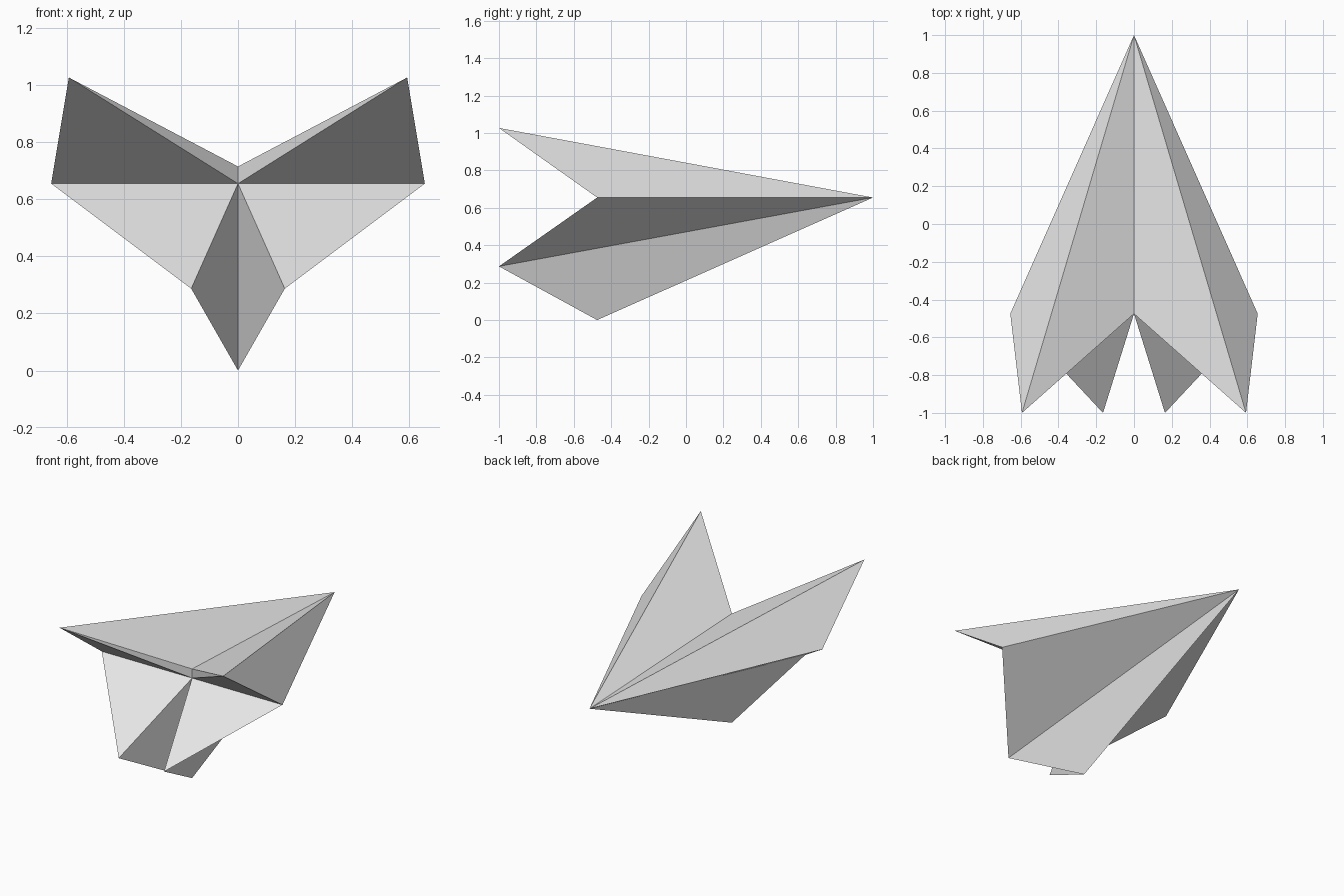
import bpy, bmesh

if "Cube" in bpy.data.objects:
    bpy.data.objects.remove(bpy.data.objects["Cube"])

# Single plain paper colour
paper = bpy.data.materials.new("light_grey_paper")
paper.diffuse_color = (0.8, 0.8, 0.8, 1.0)
paper.use_nodes = True
paper.node_tree.nodes["Principled BSDF"].inputs["Base Color"].default_value = paper.diffuse_color

# Key points of the right half of the folded glider
points = {
    "nose": (0, 1, 0.655),
    "ridge": (0, -0.475, 0.715),
    "core": (0, -0.475, 0.655),
    "keel": (0, -0.475, 0),
    "wing_tip": (0.593, -1, 1.027),
    "shoulder": (0.655, -0.475, 0.655),
    "fin_tip": (0.164, -1, 0.287),
}

# Folded panels, wound so that their fronts face outward
panels = [
    ("nose", "ridge", "wing_tip"),       # wing top
    ("nose", "wing_tip", "shoulder"),    # wing outer side
    ("core", "shoulder", "wing_tip"),    # wing rear underside
    ("core", "wing_tip", "ridge"),       # thin rear edge of wing
    ("core", "fin_tip", "shoulder"),     # lower rear panel
    ("nose", "shoulder", "fin_tip"),     # lower outer side
    ("nose", "fin_tip", "keel"),         # keel side
    ("core", "keel", "fin_tip"),         # keel rear
]

bm = bmesh.new()
for side in (1, -1):
    v = {n: bm.verts.new((side * x, y, z)) for n, (x, y, z) in points.items()}
    for panel in panels:
        bm.faces.new([v[n] for n in panel])

# Join both halves along the centre fold
bmesh.ops.remove_doubles(bm, verts=bm.verts, dist=1e-4)
bmesh.ops.recalc_face_normals(bm, faces=bm.faces)

mesh = bpy.data.meshes.new("paper_glider")
bm.to_mesh(mesh)
bm.free()
mesh.materials.append(paper)
glider = bpy.data.objects.new("paper_glider", mesh)
bpy.context.collection.objects.link(glider)
